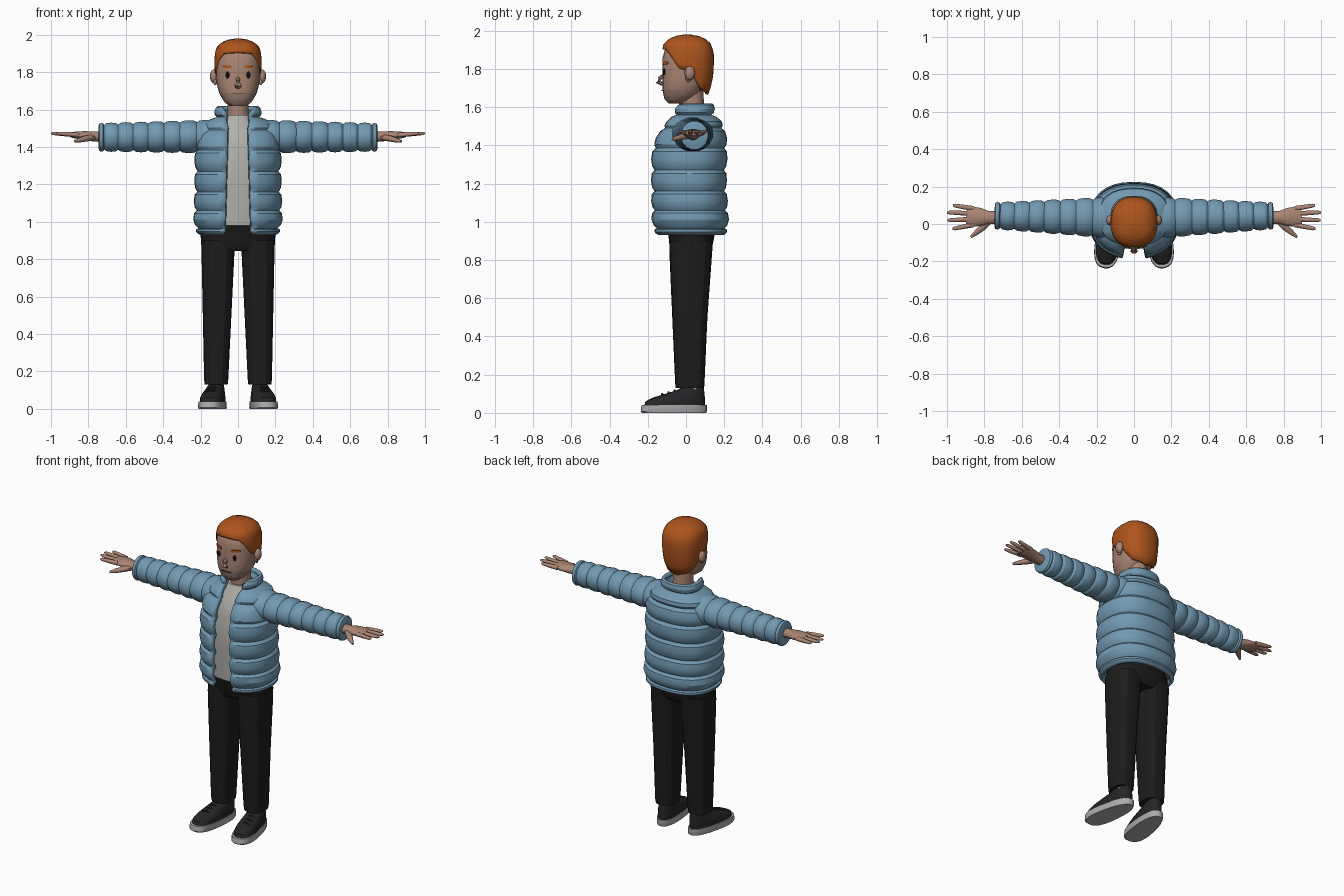
import bpy, bmesh, math
from mathutils import Vector, Matrix

if "Cube" in bpy.data.objects:
    bpy.data.objects.remove(bpy.data.objects["Cube"])


def material(name, r, g, b):
    m = bpy.data.materials.new(name)
    m.use_nodes = True
    m.diffuse_color = (r, g, b, 1)
    m.node_tree.nodes["Principled BSDF"].inputs["Base Color"].default_value = (r, g, b, 1)
    return m


SKIN = material("skin", .40, .235, .175)
STUBBLE = material("stubble", .31, .20, .155)
HAIR = material("ginger hair", .42, .09, .012)
BLUE = material("jacket blue", .17, .32, .44)
GREY = material("shirt grey", .43, .43, .41)
TROUSER = material("trouser black", .012, .012, .012)
SHOE = material("shoe black", .018, .018, .02)
SOLE = material("sole grey", .42, .42, .42)
DARK = material("eye black", .006, .005, .005)
LIP = material("lip brown", .16, .075, .06)


def finish(name, bm, mats, angle=28, solid=0, rule=None):
    bmesh.ops.recalc_face_normals(bm, faces=bm.faces)
    mesh = bpy.data.meshes.new(name)
    bm.to_mesh(mesh)
    bm.free()
    ob = bpy.data.objects.new(name, mesh)
    bpy.context.collection.objects.link(ob)
    for m in mats:
        mesh.materials.append(m)
    if rule:
        for p in mesh.polygons:
            p.material_index = rule(p.center)
    bpy.ops.object.select_all(action='DESELECT')
    ob.select_set(True)
    bpy.context.view_layer.objects.active = ob
    bpy.ops.object.shade_smooth_by_angle(angle=math.radians(angle))
    if solid:
        mod = ob.modifiers.new("thickness", 'SOLIDIFY')
        mod.thickness = solid
    return ob


def loft(name, rings, mats, closed=True, caps=(True, True), **kw):
    """Skin a list of point rings."""
    bm = bmesh.new()
    vs = [[bm.verts.new(p) for p in ring] for ring in rings]
    n = len(vs[0])
    for a, b in zip(vs, vs[1:]):
        for i in range(n if closed else n - 1):
            j = (i + 1) % n
            bm.faces.new((a[i], a[j], b[j], b[i]))
    if caps[0]:
        bm.faces.new(vs[0])
    if caps[1]:
        bm.faces.new(vs[-1])
    return finish(name, bm, mats, **kw)


def at(rows, z):
    """Interpolate a profile of (z, front, back, half width)."""
    if z <= rows[0][0]:
        return rows[0][1:]
    for a, b in zip(rows, rows[1:]):
        if z <= b[0]:
            f = (z - a[0]) / (b[0] - a[0])
            return [p + (q - p) * f for p, q in zip(a[1:], b[1:])]
    return rows[-1][1:]


def power(v, e):
    return math.copysign(abs(v) ** e, v)


def section(rows, z, t, e=.85, grow=0, cx=0):
    front, back, hw = at(rows, z)
    x = (hw + grow) * power(math.sin(t), e)
    y = (front + back) / 2 - ((back - front) / 2 + grow) * power(math.cos(t), e)
    return Vector((cx + x, y, z))


def body(rows, zs=None, n=20, e=.85, cx=0):
    return [[section(rows, z, 2 * math.pi * i / n, e, 0, cx) for i in range(n)]
            for z in (zs or [r[0] for r in rows])]


def tube(name, path, mats, n=10, **kw):
    """Tube along path of (point, side radius, up radius)."""
    rings = []
    for k, (p, ra, rb) in enumerate(path):
        d = Vector(path[min(k + 1, len(path) - 1)][0]) - Vector(path[max(k - 1, 0)][0])
        up = Vector((0, 1, 0)) if abs(d.z) > d.length * .9 else Vector((0, 0, 1))
        side = d.cross(up).normalized()
        up = side.cross(d).normalized()
        ang = [2 * math.pi * (i + .5) / n for i in range(n)]
        rings.append([Vector(p) + side * ra * math.cos(a) + up * rb * math.sin(a) for a in ang])
    return loft(name, rings, mats, **kw)


def ball(name, loc, size, mats, **kw):
    bm = bmesh.new()
    bmesh.ops.create_uvsphere(bm, u_segments=12, v_segments=8, radius=1,
                              matrix=Matrix.Translation(loc) @ Matrix.Diagonal((*size, 1)))
    return finish(name, bm, mats, angle=60, **kw)


# Head and neck
HEAD = [(1.62, -.09, -.01, .045), (1.64, -.112, .03, .072), (1.68, -.122, .08, .098),
        (1.74, -.124, .105, .115), (1.8, -.122, .12, .118), (1.86, -.122, .128, .118),
        (1.92, -.105, .115, .108), (1.955, -.06, .075, .065)]
head_z = [1.62, 1.64, 1.66, 1.69, 1.72, 1.76, 1.8, 1.86, 1.92, 1.955]
loft("head", body(HEAD, head_z, 24), [SKIN, STUBBLE], angle=40,
     rule=lambda c: int(1.63 < c.z < 1.7 and c.y < -.02))
tube("neck", [((0, .03, 1.5), .065, .065), ((0, .03, 1.6), .058, .065),
              ((0, .025, 1.7), .06, .065)], [SKIN], n=14)


def face_y(x, z):
    front, back, hw = at(HEAD, z)
    k = 2 / .85
    return (front + back) / 2 - (back - front) / 2 * (1 - abs(x / hw) ** k) ** (1 / k)


# Hair shell with a hairline that drops around the ears to the nape
CROWN = [(1.66, -.1, .115, .09), (1.74, -.122, .14, .118), (1.82, -.126, .146, .125),
         (1.88, -.128, .146, .126), (1.93, -.118, .132, .117), (1.96, -.085, .1, .088),
         (1.975, -.045, .06, .05), (1.98, -.01, .025, .015)]
HAIRLINE = [(0, 1.905), (38, 1.9), (56, 1.86), (74, 1.80), (94, 1.79), (104, 1.74),
            (125, 1.685), (180, 1.665)]
N = 40
hair_rings = [[] for _ in range(11)]
for i in range(N):
    t = 2 * math.pi * i / N
    low = at(HAIRLINE, abs(math.degrees(t if t <= math.pi else 2 * math.pi - t)))[0]
    for k, ring in enumerate(hair_rings):
        f = 1 - (1 - k / 10) ** 1.6
        ring.append(section(CROWN, low + (1.98 - low) * f, t))
loft("hair", hair_rings, [HAIR], caps=(False, True), angle=40, solid=.018)

# Face details
tube("nose", [((0, -.112, 1.775), .009, .006), ((0, -.138, 1.75), .013, .012),
              ((0, -.145, 1.733), .019, .016), ((0, -.122, 1.718), .015, .008)], [SKIN], n=8)


def plate(name, x0, x1, z0, z1, height, mat):
    """Thin strip following the face."""
    rings = []
    for k in range(7):
        x, z = x0 + (x1 - x0) * k / 6, z0 + (z1 - z0) * k / 6
        y = face_y(x, z)
        rings.append([(x, y + dy, z + dz) for dy, dz in
                      ((-.005, -height), (-.005, height), (.004, height), (.004, -height))])
    loft(name, rings, [mat])


plate("mouth", -.034, .034, 1.687, 1.687, .003, LIP)
for s, side in ((1, "left"), (-1, "right")):
    ball(side + "_eye", (s * .056, face_y(.056, 1.785) - .001, 1.785), (.011, .006, .018), [DARK])
    plate(side + "_eyebrow", s * .034, s * .084, 1.828, 1.832, .007, HAIR)
    ball(side + "_ear", (s * .129, .02, 1.778), (.021, .027, .037), [SKIN])
    ball(side + "_earlobe", (s * .122, .012, 1.75), (.012, .014, .018), [SKIN])

# Shirt
SHIRT = [(.98, -.125, .16, .18), (1.2, -.135, .16, .185), (1.4, -.13, .16, .18),
         (1.48, -.1, .15, .16), (1.54, -.06, .12, .085), (1.57, -.045, .105, .07)]
loft("shirt", body(SHIRT), [GREY])

# Quilted jacket, open at the front
COAT = [(.93, -.162, .207, .215), (1, -.182, .222, .236), (1.2, -.184, .21, .23),
        (1.36, -.182, .214, .23), (1.42, -.168, .214, .225), (1.48, -.135, .204, .21),
        (1.53, -.098, .182, .18), (1.56, -.075, .148, .128), (1.62, -.066, .146, .116)]
OPENING = [(.93, .072), (1.3, .062), (1.5, .055), (1.56, .064), (1.62, .09)]
seams = [.93, .965, 1.06, 1.16, 1.27, 1.385, 1.49, 1.56, 1.62]
coat_rows = []
for a, b in zip(seams, seams[1:]):
    coat_rows += [(a, -.014), (a + (b - a) * .18, -.002), (a + (b - a) * .5, .004),
                  (a + (b - a) * .85, 0)]
coat_rows.append((seams[-1], -.01))
coat = []
for z, grow in coat_rows:
    hw = at(COAT, z)[2] + grow
    t0 = math.asin((at(OPENING, z)[0] / hw) ** (1 / .85))
    coat.append([section(COAT, z, t0 + (2 * math.pi - 2 * t0) * i / 30, grow=grow)
                 for i in range(31)])
loft("jacket_body", coat, [BLUE], closed=False, caps=(False, False), solid=.028)

# Trouser seat
HIPS = [(.845, -.07, .12, .17), (.87, -.086, .138, .196), (.93, -.092, .15, .2),
        (1.0, -.115, .15, .195)]
loft("trouser_seat", body(HIPS), [TROUSER])

LEG = [(.13, -.055, .095, .063), (.16, -.057, .097, .066), (.5, -.072, .112, .078),
       (.84, -.087, .137, .09), (.9, -.087, .14, .09)]
SHOE_UPPER = [(.035, -.222, .1, .058), (.06, -.215, .102, .057), (.08, -.175, .1, .054),
              (.1, -.11, .098, .049), (.118, -.05, .096, .044), (.13, -.028, .094, .04)]
SHOE_SOLE = [(0, -.232, .106, .062), (.008, -.24, .11, .065), (.04, -.236, .11, .064)]


def foot_rings(rows, s):
    """Widen the toe and turn the foot outwards."""
    turn = Matrix.Rotation(s * math.radians(9), 3, 'Z')
    rings = body(rows, None, 24, .8)
    return [[turn @ Vector((p.x * (1 - p.y * .9), p.y, p.z)) + Vector((s * .122, 0, 0))
             for p in ring] for ring in rings]


for s, side in ((1, "left"), (-1, "right")):
    # Sleeve
    cuts = [.12, .22, .31, .395, .48, .56, .64, .715, .745]
    path = []
    for a, b in zip(cuts, cuts[1:]):
        for f, inset in ((0, .01), (.18, .001), (.5, -.002), (.85, .001)):
            x = a + (b - a) * f
            g = (x - .12) / .625
            path.append(((s * x, .034 + .01 * g, 1.456 - .004 * g),
                         .112 - .04 * g - inset, .091 - .015 * g - inset))
    path.append(((s * .745, .044, 1.452), .06, .064))
    tube(side + "_sleeve", path, [BLUE], n=16)

    # Hand
    tube(side + "_palm", [((s * .72, .035, 1.455), .034, .03), ((s * .78, .035, 1.457), .036, .027),
                          ((s * .82, .037, 1.462), .05, .024), ((s * .87, .04, 1.464), .056, .019),
                          ((s * .895, .042, 1.465), .05, .013)], [SKIN], n=12, angle=45)
    for finger, y0, x1, y1 in (("index", -.004, .97, -.026), ("middle", .026, .998, .02),
                               ("ring", .056, 1.0, .062), ("little", .083, .968, .1)):
        a, b = Vector((s * .86, y0, 1.465)), Vector((s * x1, y1, 1.473))
        tube(f"{side}_{finger}_finger", [(a, .015, .014), (a.lerp(b, .5), .013, .012),
             (a.lerp(b, .9), .011, .009), (b, .006, .004)], [SKIN], n=8, angle=50)
    tube(side + "_thumb", [((s * .775, .02, 1.452), .022, .018), ((s * .81, -.018, 1.446), .02, .017),
                           ((s * .845, -.048, 1.437), .014, .013), ((s * .872, -.07, 1.43), .007, .006)],
         [SKIN], n=8, angle=50)

    # Trouser leg
    legs = body(LEG, None, 14, .8)
    for ring in legs:
        g = (ring[0].z - .13) / .71
        for p in ring:
            p.x += s * (.117 - .01 * g)
    loft(side + "_trouser_leg", legs, [TROUSER])

    # Sock and shoe
    tube(side + "_sock", [((s * .12, .035, .09), .038, .05), ((s * .12, .032, .16), .036, .046)],
         [GREY], n=12)
    loft(side + "_sole", foot_rings(SHOE_SOLE, s), [SOLE], angle=40)
    loft(side + "_shoe", foot_rings(SHOE_UPPER, s), [SHOE], angle=40)
    for k in range(3):
        y, z = -.06 - k * .032, .117 - k * .009
        x = s * (.122 - y * .16)
        tube(f"{side}_lace_{k + 1}", [((x - .03, y, z - .01), .006, .005), ((x, y, z), .007, .006),
                                      ((x + .03, y, z - .01), .006, .005)], [SHOE], n=6)
